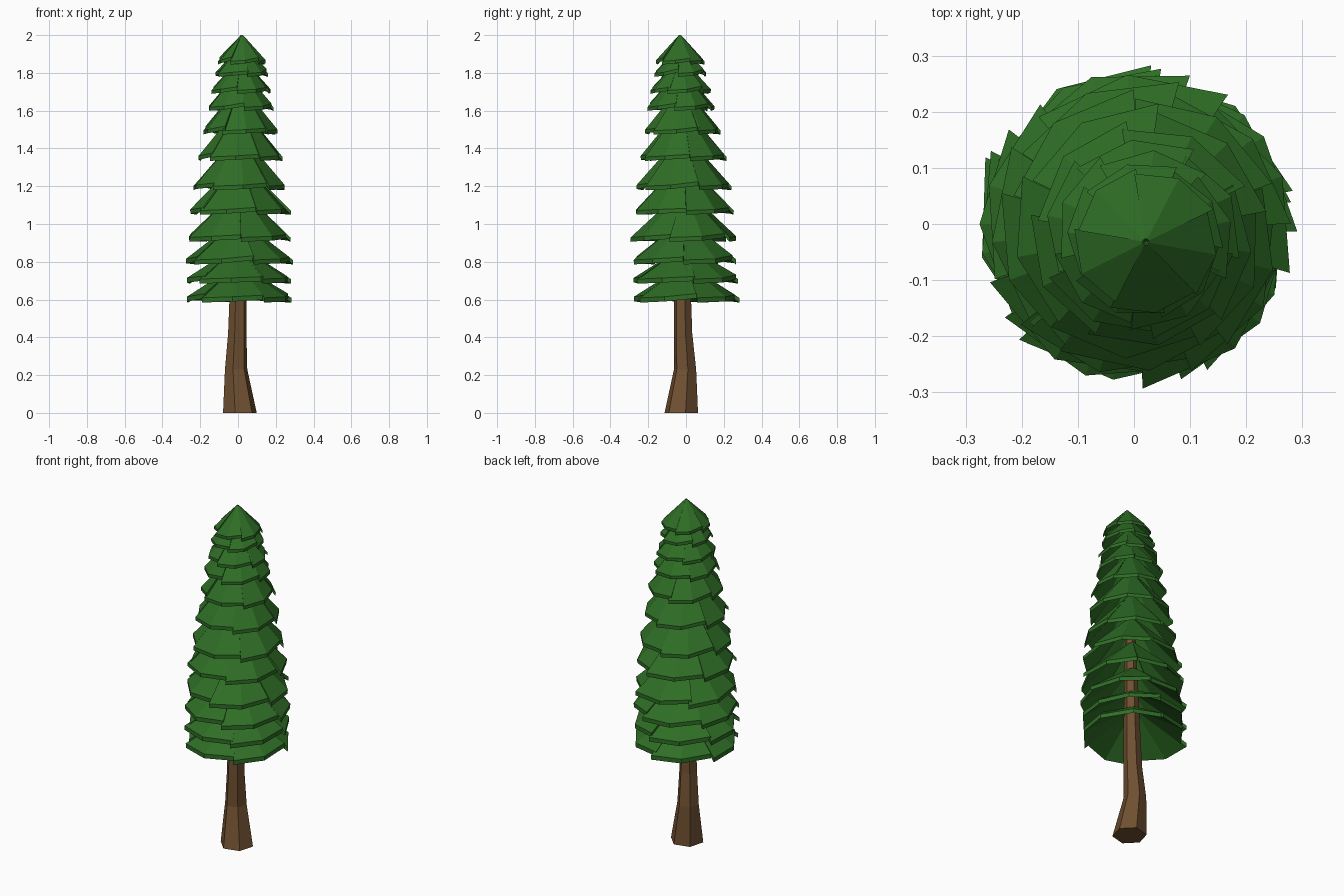
import bpy, bmesh, math, random
from mathutils import Vector

if "Cube" in bpy.data.objects:
    bpy.data.objects.remove(bpy.data.objects["Cube"])

random.seed(4)


def material(name, rgb):
    m = bpy.data.materials.new(name)
    m.diffuse_color = (*rgb, 1)
    m.use_nodes = True
    m.node_tree.nodes["Principled BSDF"].inputs["Base Color"].default_value = m.diffuse_color
    return m


GREEN = material("needle green", (0.028, 0.155, 0.019))
BROWN = material("bark brown", (0.16, 0.08, 0.031))


def finish(name, bm, mat):
    bmesh.ops.recalc_face_normals(bm, faces=bm.faces)
    me = bpy.data.meshes.new(name)
    bm.to_mesh(me)
    bm.free()
    me.materials.append(mat)
    ob = bpy.data.objects.new(name, me)
    bpy.context.collection.objects.link(ob)


# Trunk: six-sided lofted rings with a flared foot (z, cx, cy, radius)
bm = bmesh.new()
rings = []
for z, cx, cy, r in [(0, 0.01, -0.025, 0.092), (0.23, -0.01, -0.005, 0.061),
                     (0.42, -0.004, -0.015, 0.05), (0.62, 0, -0.018, 0.046),
                     (1.8, 0.015, -0.025, 0.012)]:
    rings.append([bm.verts.new((cx + r * math.cos(math.tau * i / 6 + 0.25),
                                cy + r * math.sin(math.tau * i / 6 + 0.25), z))
                  for i in range(6)])
for a, b in zip(rings, rings[1:]):
    for i in range(6):
        j = (i + 1) % 6
        bm.faces.new((a[i], a[j], b[j], b[i]))
bm.faces.new(rings[0])
bm.faces.new(rings[-1])
finish("trunk", bm, BROWN)


# Bough: a folded two-facet slab of the skirt, one end flaring out and down
def bough(bm, c, a0, a1, radius, z, h, thick):
    flare = [random.uniform(1.0, 1.04), 0.99, random.uniform(0.92, 0.97)]
    drop = [0, 0.006, random.uniform(0.012, 0.025)]
    cols = []
    for k in range(3):
        a = a0 + (a1 - a0) * k / 2
        d = Vector((math.cos(a), math.sin(a), 0))
        rim = c + d * radius * flare[k] + Vector((0, 0, z + drop[k]))
        tip = c + d * 0.006 + Vector((0, 0, z + h))
        under = Vector((0, 0, -thick)) - d * thick * 0.35
        cols.append([bm.verts.new(p) for p in
                     (rim + Vector((0, 0, thick)), tip, tip + under * 0.6, rim + under * 0.05)])
    for p, q in zip(cols, cols[1:]):
        for i in range(4):
            j = (i + 1) % 4
            bm.faces.new((p[i], p[j], q[j], q[i]))
    bm.faces.new(cols[0])
    bm.faces.new(cols[-1])


# Tiers of boughs: (rim height, radius, height to tip)
TIERS = [(0.585, 0.280, 0.20), (0.685, 0.280, 0.20), (0.787, 0.282, 0.24),
         (0.907, 0.278, 0.28), (1.050, 0.264, 0.29), (1.180, 0.250, 0.30),
         (1.335, 0.226, 0.29), (1.475, 0.200, 0.26), (1.600, 0.176, 0.22),
         (1.690, 0.160, 0.19), (1.780, 0.140, 0.165), (1.845, 0.129, 0.155)]
for n, (z, radius, h) in enumerate(TIERS):
    bm = bmesh.new()
    t = n / (len(TIERS) - 1)
    c = Vector((0.021 * t, -0.032 * t, 0))
    start = random.uniform(0, math.tau)
    step = math.tau / 5
    for i in range(5):
        a = start + i * step
        bough(bm, c, a - 0.02, a + step + random.uniform(-0.03, 0.05),
              radius, z, h, 0.024 - 0.008 * t)
    finish(f"needle_tier_{n + 1}", bm, GREEN)
